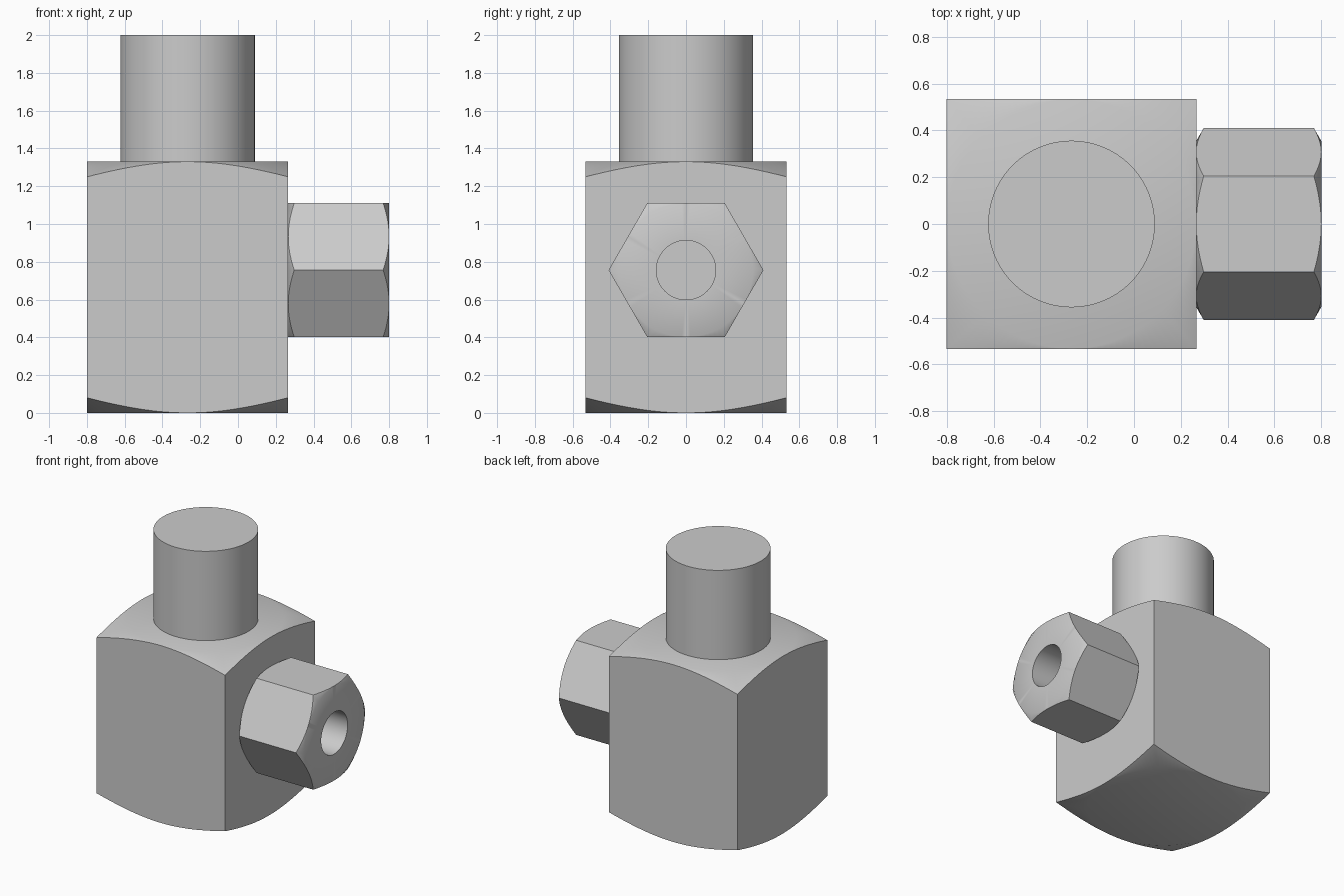
import bpy, bmesh
from math import pi, cos, sin, tan, radians
from mathutils import Matrix, Vector

cube = bpy.data.objects.get("Cube")
if cube:
    bpy.data.objects.remove(cube, do_unlink=True)

# One plain metal colour
metal = bpy.data.materials.new("plain grey metal")
metal.use_nodes = True
GREY = (0.6, 0.6, 0.6, 1)
metal.diffuse_color = GREY
metal.node_tree.nodes["Principled BSDF"].inputs["Base Color"].default_value = GREY


def finish(bm, name, matrix):
    bmesh.ops.remove_doubles(bm, verts=bm.verts, dist=1e-5)
    bmesh.ops.recalc_face_normals(bm, faces=bm.faces)
    bm.transform(matrix)
    mesh = bpy.data.meshes.new(name)
    bm.to_mesh(mesh)
    bm.free()
    mesh.materials.append(metal)
    obj = bpy.data.objects.new(name, mesh)
    bpy.context.collection.objects.link(obj)
    bpy.ops.object.select_all(action="DESELECT")
    obj.select_set(True)
    bpy.context.view_layer.objects.active = obj
    bpy.ops.object.shade_smooth_by_angle(angle=radians(35))
    return obj


def bridge(bm, a, b):
    n = len(a)
    for i in range(n):
        j = (i + 1) % n
        bm.faces.new((a[i], a[j], b[j], b[i]))


def chamfered_prism(name, sides, apothem, length, angle, matrix, bore=0, per_side=16):
    """Prism along z whose corners are turned off by a cone at both ends."""
    bm = bmesh.new()
    count = sides * per_side
    # Angles start on a corner, so every side is one run of points
    angles = [pi / sides + 2 * pi * i / count for i in range(count)]

    def edge_radius(i):
        return apothem / cos(pi / sides * (2 * (i % per_side) / per_side - 1))

    def ring(radius, z):
        return [bm.verts.new((radius * cos(t), radius * sin(t), z)) for t in angles]

    rims, inners = [], []
    for end, direction in ((0, 1), (length, -1)):
        rim = []
        for i, t in enumerate(angles):
            r = edge_radius(i)
            drop = (r - apothem) * tan(angle)
            rim.append(bm.verts.new((r * cos(t), r * sin(t), end + direction * drop)))
        inner = ring(apothem, end)
        bridge(bm, rim, inner)
        rims.append(rim)
        inners.append(inner)

    # Flat sides, each a single face
    for s in range(sides):
        idx = [(s * per_side + k) % count for k in range(per_side + 1)]
        bm.faces.new([rims[0][i] for i in idx] + [rims[1][i] for i in reversed(idx)])

    # End caps, with an optional blind bore
    bm.faces.new(inners[0])
    if bore:
        mouth, floor = ring(bore, length), ring(bore, 0.01)
        bridge(bm, inners[1], mouth)
        bridge(bm, mouth, floor)
        bm.faces.new(floor)
    else:
        bm.faces.new(inners[1])
    return finish(bm, name, matrix)


BODY_X = -0.267
HALF = 0.533

# Square body block
chamfered_prism("body_block", 4, HALF, 1.33, radians(20),
                Matrix.Translation((BODY_X, 0, 0)), per_side=32)

# Hexagonal nut on the left side, with a round bore
chamfered_prism("side_nut", 6, 0.355, 0.534, radians(30),
                Matrix.Translation((BODY_X + HALF, 0, 0.756)) @ Matrix.Rotation(pi / 2, 4, "Y"),
                bore=0.157)

# Round stem on top
bm = bmesh.new()
bmesh.ops.create_cone(bm, cap_ends=True, segments=96, radius1=0.356, radius2=0.356, depth=0.68)
finish(bm, "top_stem", Matrix.Translation(Vector((BODY_X, 0, 1.66))))
